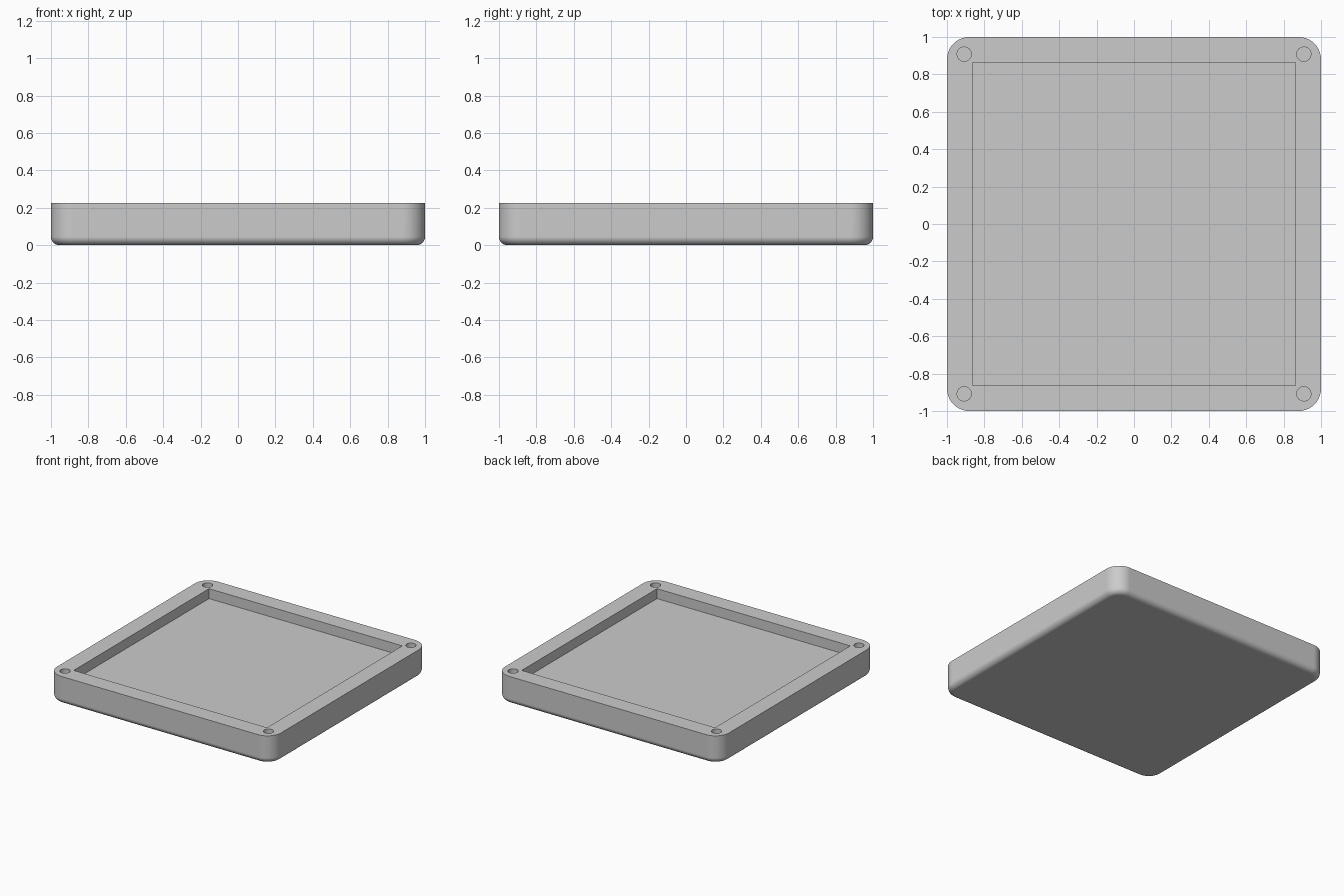
import bpy, bmesh
from math import sin, cos, pi

if "Cube" in bpy.data.objects:
    bpy.data.objects.remove(bpy.data.objects["Cube"], do_unlink=True)

HEIGHT = 0.225        # overall height
CORNER = 0.12         # plan corner radius
FILLET = 0.045        # rounding along the bottom edge
POCKET = 0.863        # half width of the recess
POCKET_DEPTH = 0.08
HOLE_POS = 0.908
HOLE_RADIUS = 0.038
HOLE_DEPTH = 0.12
STEPS = 10            # segments per rounded corner

grey = bpy.data.materials.new("plain_grey")
grey.use_nodes = True
colour = (0.6, 0.6, 0.6, 1)
grey.diffuse_color = colour
grey.node_tree.nodes["Principled BSDF"].inputs["Base Color"].default_value = colour


def ring(bm, inset, z):
    """Rounded square loop, shrunk by inset, at height z."""
    c, r = 1 - CORNER, CORNER - inset
    verts = []
    for q, (sx, sy) in enumerate([(1, 1), (-1, 1), (-1, -1), (1, -1)]):
        for i in range(STEPS + 1):
            a = (q + i / STEPS) * pi / 2
            verts.append(bm.verts.new((sx * c + r * cos(a), sy * c + r * sin(a), z)))
    return verts


# Tray body: rounded square lofted up through the bottom fillet
bm = bmesh.new()
rings = []
for i in range(STEPS + 1):
    a = i / STEPS * pi / 2
    rings.append(ring(bm, FILLET * (1 - sin(a)), FILLET * (1 - cos(a))))
rings.append(ring(bm, 0, HEIGHT))
for low, high in zip(rings, rings[1:]):
    for j in range(len(low)):
        k = (j + 1) % len(low)
        bm.faces.new((low[j], low[k], high[k], high[j]))
bm.faces.new(rings[0][::-1])
bm.faces.new(rings[-1])
mesh = bpy.data.meshes.new("tray")
bm.to_mesh(mesh)
bm.free()
mesh.materials.append(grey)
tray = bpy.data.objects.new("tray", mesh)
bpy.context.collection.objects.link(tray)


def cut(cutter):
    """Subtract the cutter from the tray, then discard it."""
    cutter.hide_render = True
    cutter.data.materials.append(grey)
    mod = tray.modifiers.new("cut", 'BOOLEAN')
    mod.operation, mod.solver, mod.object = 'DIFFERENCE', 'EXACT', cutter
    bpy.context.view_layer.objects.active = tray
    bpy.ops.object.modifier_apply(modifier=mod.name)
    bpy.data.objects.remove(cutter, do_unlink=True)


# Square recess
bpy.ops.mesh.primitive_cube_add(size=2, location=(0, 0, HEIGHT))
pocket = bpy.context.object
pocket.name = "recess_cutter"
pocket.scale = (POCKET, POCKET, POCKET_DEPTH)
cut(pocket)

# Blind hole in each corner
for x in (-HOLE_POS, HOLE_POS):
    for y in (-HOLE_POS, HOLE_POS):
        bpy.ops.mesh.primitive_cylinder_add(vertices=32, radius=HOLE_RADIUS,
                                            depth=2 * HOLE_DEPTH, location=(x, y, HEIGHT))
        bpy.context.object.name = "hole_cutter"
        cut(bpy.context.object)

# Smooth rounded walls, crisp rims, flat broad faces
bpy.ops.object.select_all(action='DESELECT')
tray.select_set(True)
bpy.context.view_layer.objects.active = tray
bpy.ops.object.shade_smooth_by_angle()
weighted = tray.modifiers.new("even_shading", 'WEIGHTED_NORMAL')
weighted.keep_sharp = True
